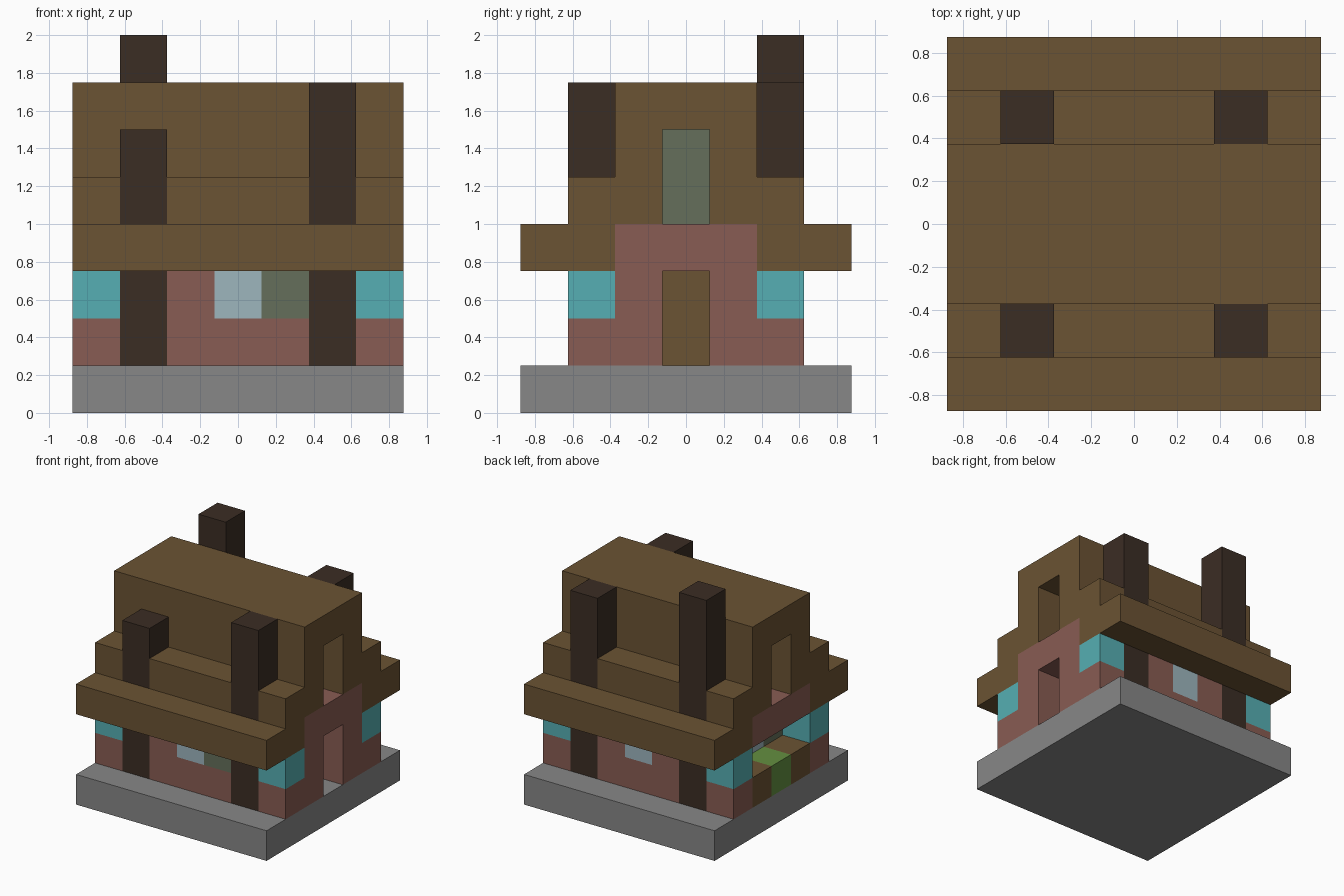
import bpy
import bmesh
from mathutils import Vector

cube = bpy.data.objects.get("Cube")
if cube:
    bpy.data.objects.remove(cube, do_unlink=True)

CELL = 0.25
ORIGIN = Vector((-0.875, -0.875, 0))


def material(name, rgb):
    linear = [((c / 255 + 0.055) / 1.055) ** 2.4 for c in rgb] + [1]
    mat = bpy.data.materials.new(name)
    mat.use_nodes = True
    mat.diffuse_color = linear
    bsdf = next(n for n in mat.node_tree.nodes if n.type == "BSDF_PRINCIPLED")
    bsdf.inputs["Base Color"].default_value = linear
    return mat


stone = material("grey stone", (135, 135, 135))
clay = material("pink clay", (137, 92, 83))
wood = material("brown wood", (107, 83, 51))
bark = material("dark bark", (59, 45, 36))
teal = material("teal", (86, 175, 179))
glass = material("pale blue glass", (158, 182, 190))
shutter = material("grey green", (101, 111, 91))
grass = material("grass green", (100, 143, 64))

# Block grid: later parts replace the blocks of earlier ones
blocks = {}
parts = {}


def fill(name, mat, xs, ys, zs):
    """Fill inclusive block ranges; a missing material carves them out."""
    if mat:
        parts[name] = mat
    for x in range(xs[0], xs[1] + 1):
        for y in range(ys[0], ys[1] + 1):
            for z in range(zs[0], zs[1] + 1):
                if mat:
                    blocks[x, y, z] = name
                else:
                    blocks.pop((x, y, z), None)


ALL = (0, 6)
MID = (3, 3)

# Foundation, walls and stepped roof
fill("foundation", stone, ALL, ALL, (0, 0))
fill("walls", clay, ALL, (1, 5), (1, 2))
fill("roof", wood, ALL, ALL, (3, 3))
fill("roof", wood, ALL, (1, 5), (4, 4))
fill("roof", wood, ALL, (2, 4), (5, 6))
fill("walls", clay, ALL, (2, 4), (3, 3))

# Corner blocks
for x in (0, 6):
    for y in (1, 5):
        fill("corner_blocks", teal, (x, x), (y, y), (2, 2))

# Posts of differing height
for name, x, y, top in (("front_right_post", 1, 1, 5), ("front_left_post", 5, 1, 6),
                        ("back_right_post", 1, 5, 7), ("back_left_post", 5, 5, 6)):
    fill(name, bark, (x, x), (y, y), (1, top))

# Front and back windows
fill("front_window", glass, MID, (1, 1), (2, 2))
fill("front_shutter", shutter, (4, 4), (1, 1), (2, 2))
fill("back_window", glass, MID, (5, 5), (2, 2))

# Recessed door
fill("", None, (6, 6), MID, (1, 2))
fill("door", wood, (5, 5), MID, (1, 2))

# Recessed attic panes on both gables
for outer, inner in ((0, 1), (6, 5)):
    fill("", None, (outer, outer), MID, (4, 5))
    fill("attic_panes", shutter, (inner, inner), MID, (4, 5))

# Recessed side window above a planter
fill("", None, (0, 0), (2, 4), (2, 2))
fill("side_window", glass, (1, 1), MID, (2, 2))
fill("side_shutter", shutter, (1, 1), (2, 2), (2, 2))
fill("planter", wood, (0, 0), (2, 4), (1, 1))
fill("planter_grass", grass, (0, 0), MID, (1, 1))


def build(name, mat):
    """Make the exposed faces of one part, merged into flat panels."""
    bm = bmesh.new()
    for cell in [c for c, part in blocks.items() if part == name]:
        centre = ORIGIN + (Vector(cell) + Vector((0.5, 0.5, 0.5))) * CELL
        for axis in range(3):
            for sign in (-1, 1):
                n = Vector((0, 0, 0))
                n[axis] = sign
                if tuple(int(v) for v in Vector(cell) + n) in blocks:
                    continue
                u = Vector((0, 0, 0))
                u[(axis + 1) % 3] = 1
                v = n.cross(u)
                half = CELL / 2
                corners = [centre + (n + a * u + b * v) * half
                           for a, b in ((-1, -1), (1, -1), (1, 1), (-1, 1))]
                bm.faces.new([bm.verts.new(p) for p in corners])
    bmesh.ops.remove_doubles(bm, verts=bm.verts, dist=0.001)
    bmesh.ops.dissolve_limit(bm, angle_limit=0.01, verts=bm.verts, edges=bm.edges)
    mesh = bpy.data.meshes.new(name)
    bm.to_mesh(mesh)
    bm.free()
    mesh.materials.append(mat)
    bpy.context.collection.objects.link(bpy.data.objects.new(name, mesh))


for part_name, part_mat in parts.items():
    build(part_name, part_mat)
